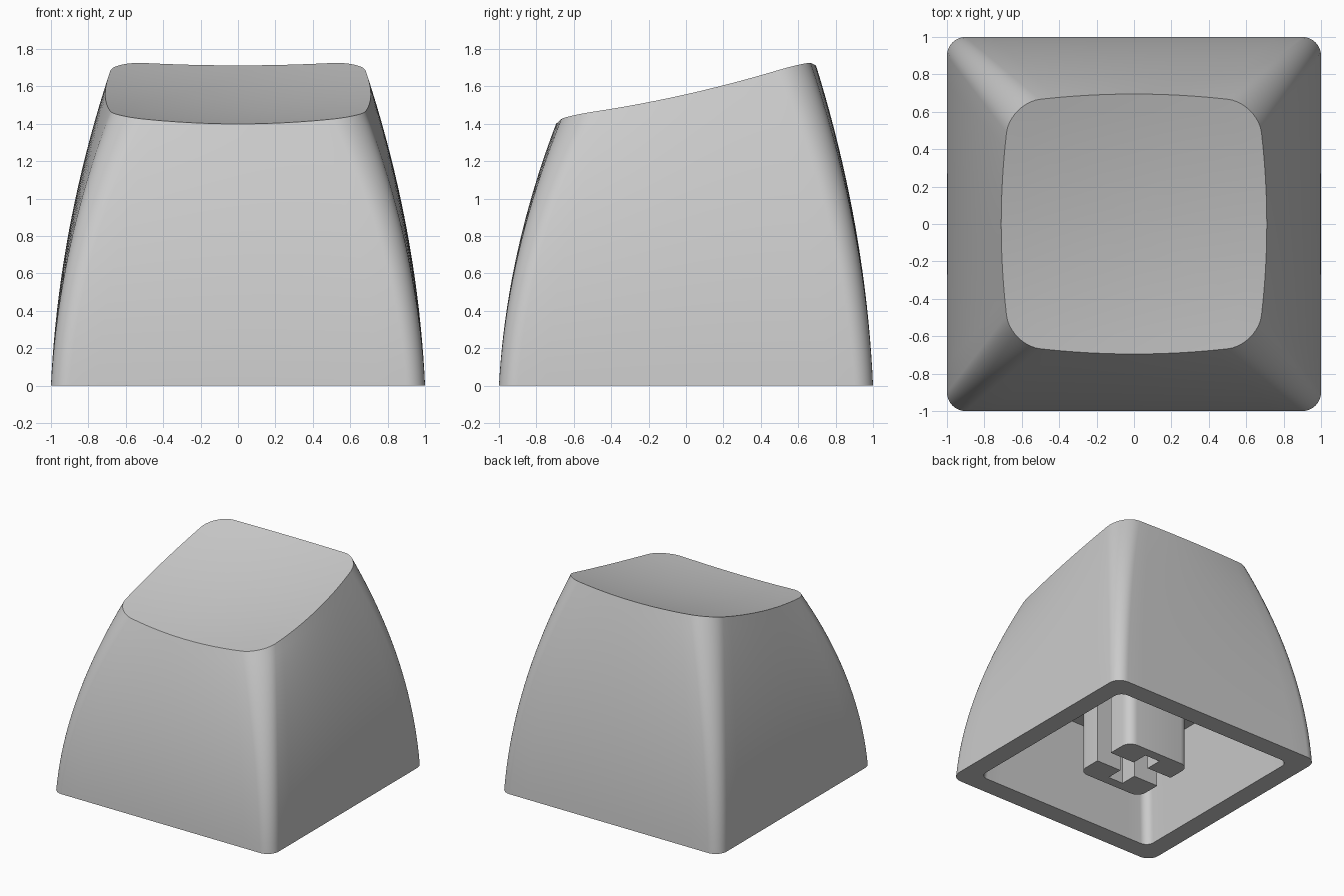
import bpy
import bmesh
from math import cos, sin, pi, radians

cube = bpy.data.objects.get("Cube")
if cube:
    bpy.data.objects.remove(cube, do_unlink=True)

grey = bpy.data.materials.new("light_grey_plastic")
grey.use_nodes = True
colour = (0.6, 0.6, 0.6, 1)
grey.diffuse_color = colour
grey.node_tree.nodes["Principled BSDF"].inputs["Base Color"].default_value = colour

CEILING = 0.77


def rounded_square(hx, hy, r, bow=0.0, arc=10, edge=12):
    """Outline of a rounded rectangle whose sides may bow outwards."""
    corners = []
    for q, (sx, sy) in enumerate([(1, 1), (-1, 1), (-1, -1), (1, -1)]):
        for i in range(arc + 1):
            a = (q + i / arc) * pi / 2
            corners.append((sx * (hx - r) + r * cos(a), sy * (hy - r) + r * sin(a)))
    pts = []
    for i, (x, y) in enumerate(corners):
        pts.append((x, y))
        if i % (arc + 1) == arc:
            nx, ny = corners[(i + 1) % len(corners)]
            pts += [(x + (nx - x) * j / edge, y + (ny - y) * j / edge) for j in range(1, edge)]
    return [(x * (1 - bow * (y / hy) ** 2), y * (1 - bow * (x / hx) ** 2)) for x, y in pts]


def dish(x, y):
    """Height of the tilted, dished top."""
    return 1.512 + 0.225 * y + 0.09 * (x * x + y * y)


def finish(bm, name):
    bmesh.ops.recalc_face_normals(bm, faces=bm.faces)
    mesh = bpy.data.meshes.new(name)
    bm.to_mesh(mesh)
    bm.free()
    mesh.materials.append(grey)
    obj = bpy.data.objects.new(name, mesh)
    bpy.context.collection.objects.link(obj)
    bpy.ops.object.select_all(action="DESELECT")
    obj.select_set(True)
    bpy.context.view_layer.objects.active = obj
    bpy.ops.object.shade_smooth_by_angle(angle=radians(30))
    return obj


# Cap shell: one loft from the cavity ceiling, round the rim, up to the top
base = rounded_square(1, 1, 0.1)
top = rounded_square(0.71, 0.695, 0.17, bow=0.07)
rings = [[(x, y, CEILING) for x, y in rounded_square(0.76, 0.76, 0.07)],
         [(x, y, 0) for x, y in rounded_square(0.84, 0.84, 0.07)]]
STEPS = 20
for s in range(STEPS + 1):
    t = s / STEPS
    f = 0.25 * t + 0.75 * t * t
    rings.append([(bx + (tx - bx) * f, by + (ty - by) * f, t * dish(tx, ty))
                  for (bx, by), (tx, ty) in zip(base, top)])
for k in (0.85, 0.7, 0.5, 0.3, 0.1):
    rings.append([(x * k, y * k, dish(x * k, y * k)) for x, y in top])

bm = bmesh.new()
loops = [[bm.verts.new(p) for p in ring] for ring in rings]
count = len(base)
for lower, upper in zip(loops, loops[1:]):
    for i in range(count):
        j = (i + 1) % count
        bm.faces.new((lower[i], lower[j], upper[j], upper[i]))
bm.faces.new(loops[0])
bm.faces.new(loops[-1])
finish(bm, "cap_shell")

# Stem: half of a rounded post with a cross-shaped slot, mirrored front to back
HALF, SLOT, ARM, REACH, R = 0.3, 0.08, 0.07, 0.22, 0.08
arc = [(HALF - R + R * cos(i * pi / 12), HALF - R + R * sin(i * pi / 12)) for i in range(7)]
right = [(ARM, REACH), (ARM, SLOT), (HALF, SLOT)] + arc
outline = right + [(-x, y) for x, y in reversed(right)]
bm = bmesh.new()
face = bm.faces.new([bm.verts.new((x, y, 0)) for x, y in outline])
extruded = bmesh.ops.extrude_face_region(bm, geom=[face])
raised = [v for v in extruded["geom"] if isinstance(v, bmesh.types.BMVert)]
bmesh.ops.translate(bm, verts=raised, vec=(0, 0, CEILING))
stem = finish(bm, "stem")
mirror = stem.modifiers.new("mirror", "MIRROR")
mirror.use_axis = (False, True, False)
mirror.use_mirror_merge = False
